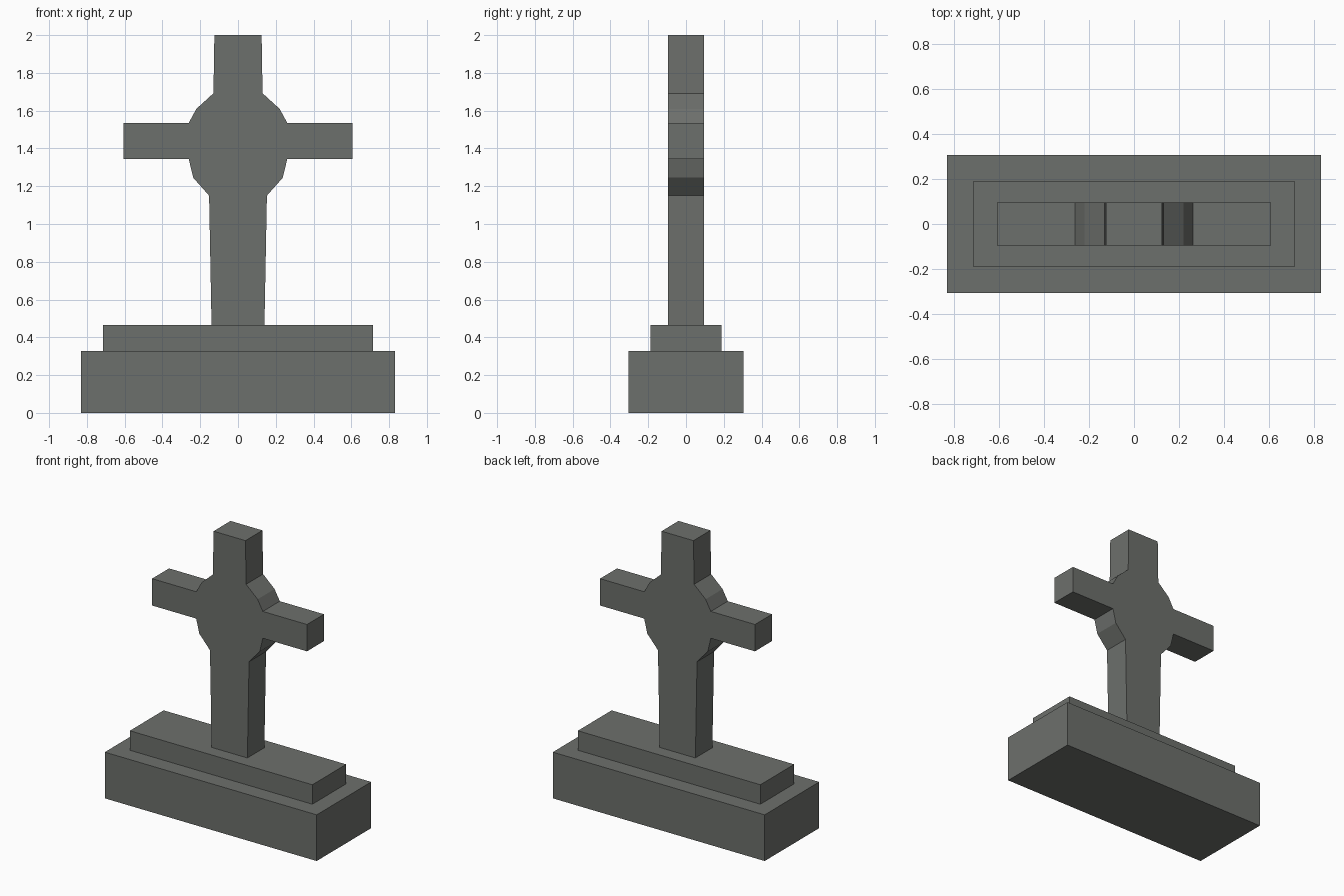
import bpy

if "Cube" in bpy.data.objects:
    bpy.data.objects.remove(bpy.data.objects["Cube"])

stone = bpy.data.materials.new("grey stone")
stone.diffuse_color = (0.152, 0.160, 0.149, 1)
stone.use_nodes = True
stone.node_tree.nodes["Principled BSDF"].inputs["Base Color"].default_value = stone.diffuse_color


def extrude_profile(name, half, depth):
    """Mirror a right-hand (x, z) outline and extrude it along y."""
    outline = half + [(-x, z) for x, z in reversed(half)]
    n = len(outline)
    verts = [(x, y, z) for y in (-depth, depth) for x, z in outline]
    faces = [tuple(range(n)), tuple(range(2 * n - 1, n - 1, -1))]
    faces += [(i, i + n, (i + 1) % n + n, (i + 1) % n) for i in range(n)]
    mesh = bpy.data.meshes.new(name)
    mesh.from_pydata(verts, [], faces)
    mesh.materials.append(stone)
    obj = bpy.data.objects.new(name, mesh)
    bpy.context.collection.objects.link(obj)
    return obj


# stepped plinth
extrude_profile("plinth_base", [(0.83, 0), (0.83, 0.327)], 0.305)
extrude_profile("plinth_step", [(0.715, 0.327), (0.715, 0.465)], 0.189)

# cross: tapered shaft, faceted disc, arms and top
extrude_profile("cross", [
    (0.14, 0.465), (0.153, 1.15), (0.237, 1.245), (0.261, 1.345),
    (0.607, 1.345), (0.607, 1.535), (0.261, 1.535), (0.22, 1.61),
    (0.13, 1.692), (0.125, 2.0)], 0.095)
